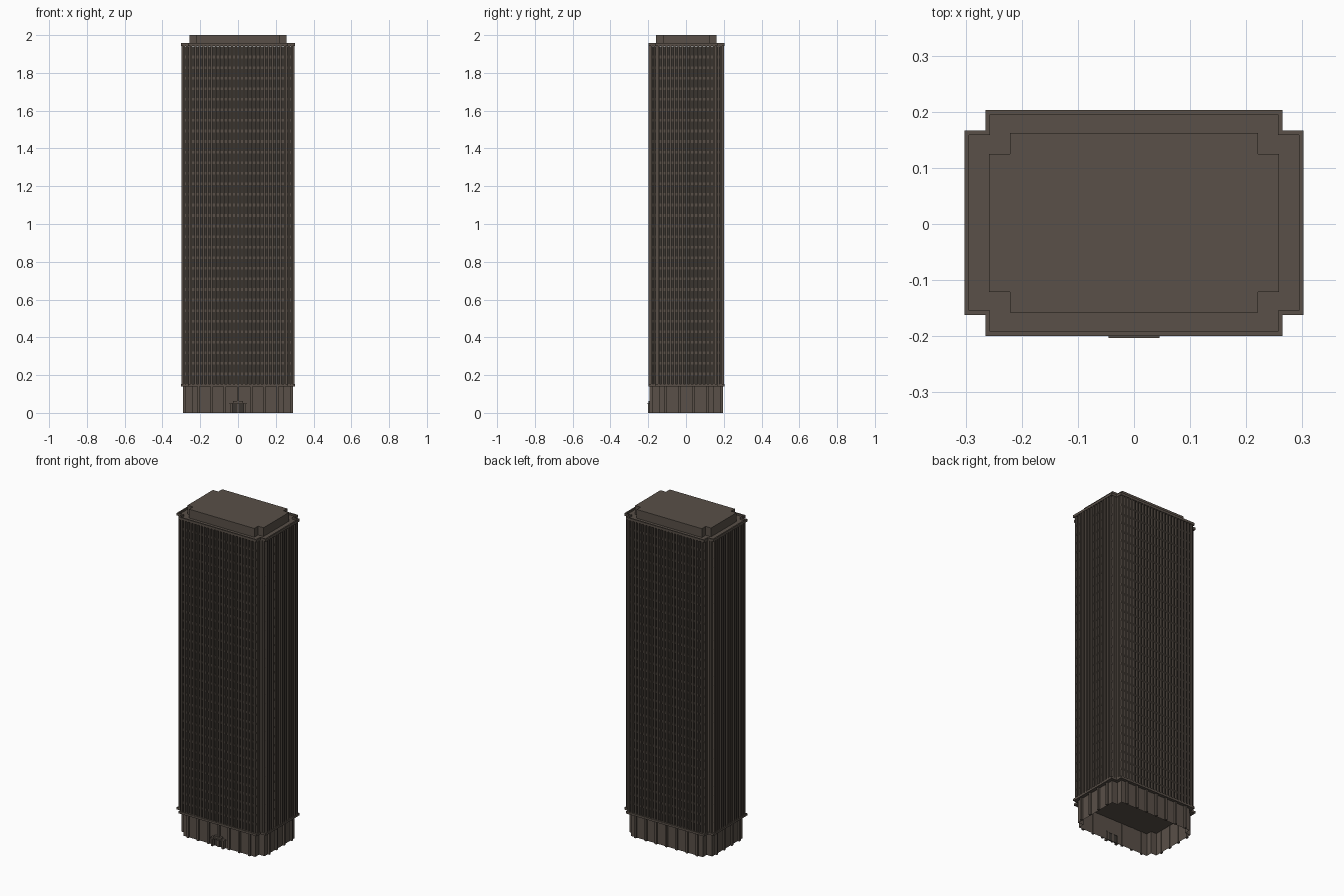
import bpy, bmesh
from mathutils import Vector, Matrix

cube = bpy.data.objects.get("Cube")
if cube:
    bpy.data.objects.remove(cube, do_unlink=True)

Y_SHIFT = 0.002      # tower sits slightly behind centre, entrance in front
MODULE = 0.022       # window width
NOTCH = 0.037        # corner cut


def material(name, rgb):
    m = bpy.data.materials.new(name)
    m.use_nodes = True
    m.diffuse_color = (*rgb, 1)
    m.node_tree.nodes["Principled BSDF"].inputs["Base Color"].default_value = (*rgb, 1)
    return m


STONE = material("brown stone", (0.100, 0.080, 0.065))
GLASS = material("dark bronze glass", (0.042, 0.036, 0.030))


def finish(name, bm, mat):
    mesh = bpy.data.meshes.new(name)
    bm.to_mesh(mesh)
    bm.free()
    mesh.materials.append(mat)
    obj = bpy.data.objects.new(name, mesh)
    obj.location.y = Y_SHIFT
    bpy.context.collection.objects.link(obj)
    return obj


def outline(hx, hy, n=NOTCH):
    """Rectangle with square-cut corners, counter-clockwise."""
    quarter = [(hx, hy - n), (hx - n, hy - n), (hx - n, hy)]
    pts = []
    for sx, sy in ((1, 1), (-1, 1), (-1, -1), (1, -1)):
        corner = [Vector((x * sx, y * sy, 0)) for x, y in quarter]
        pts += corner if sx * sy > 0 else corner[::-1]
    return pts


def add_prism(bm, pts, z0, z1, bottom=True, top=True):
    low = [bm.verts.new((p.x, p.y, z0)) for p in pts]
    high = [bm.verts.new((p.x, p.y, z1)) for p in pts]
    for i in range(len(pts)):
        j = (i + 1) % len(pts)
        bm.faces.new((low[i], low[j], high[j], high[i]))
    if bottom:
        bm.faces.new(low[::-1])
    if top:
        bm.faces.new(high)
    return high


def prism(name, hx, hy, z0, z1, mat, **caps):
    bm = bmesh.new()
    add_prism(bm, outline(hx, hy), z0, z1, **caps)
    return finish(name, bm, mat)


def add_box(bm, x0, x1, y0, y1, z0, z1):
    m = Matrix.Translation(((x0 + x1) / 2, (y0 + y1) / 2, (z0 + z1) / 2))
    size = Matrix.Diagonal((x1 - x0, y1 - y0, z1 - z0, 1))
    bmesh.ops.create_cube(bm, size=1, matrix=m @ size)


def ribs(name, hx, hy, pitch, width, depth, z0, z1, mat, centred=False):
    """Vertical ribs along every wall; centred ribs stand mid-bay on long walls."""
    bm = bmesh.new()
    pts = outline(hx, hy)
    for i, a in enumerate(pts):
        b = pts[(i + 1) % len(pts)]
        length = (b - a).length
        if centred and length < 2 * NOTCH:
            continue
        along = (b - a).normalized()
        out = Vector((along.y, -along.x, 0))
        count = max(1, round(length / pitch))
        for k in range(count + (not centred)):
            if centred:
                d = (k + 0.5) * length / count
            else:
                d = width / 2 + k * (length - width) / count
            p, q = a + along * (d - width / 2), a + along * (d + width / 2)
            add_prism(bm, [p + out * depth, q + out * depth,
                           q - out * 0.002, p - out * 0.002], z0, z1)
    return finish(name, bm, mat)


# Open-bottomed base with piers
prism("base_wall", 0.281, 0.183, 0, 0.14, STONE, bottom=False, top=False)
ribs("base_piers", 0.281, 0.183, 0.066, 0.013, 0.011, 0, 0.14, STONE, centred=True)

# Ledge between base and shaft
prism("base_ledge", 0.302, 0.2015, 0.139, 0.152, STONE)

# Glazed shaft with vertical mullions and floor bands
prism("shaft_glass", 0.289, 0.1885, 0.15, 1.94, GLASS)
ribs("shaft_mullions", 0.289, 0.1885, MODULE, 0.0095, 0.011, 0.15, 1.945, STONE)

bands = bmesh.new()
FLOORS = 32
for f in range(1, FLOORS):
    z = 0.15 + f * 1.79 / FLOORS
    add_prism(bands, outline(0.292, 0.1915), z - 0.007, z + 0.007)
finish("floor_bands", bands, STONE)

# Roof parapet with a sunken deck
roof = bmesh.new()
outer = add_prism(roof, outline(0.302, 0.2015), 1.942, 1.957, top=False)
inner = add_prism(roof, outline(0.294, 0.1935), 1.946, 1.957, bottom=False, top=False)
for i in range(len(outer)):
    j = (i + 1) % len(outer)
    roof.faces.new((outer[i], outer[j], inner[j], inner[i]))
deck = [inner_vert.co.copy() for inner_vert in inner]
roof.faces.new([roof.verts.new((c.x, c.y, 1.946)) for c in deck])
finish("roof_parapet", roof, STONE)

# Plant room on the roof
prism("plant_room", 0.258, 0.16, 1.945, 2.0, STONE)

# Front entrance: jambs, canopy and doors
porch = bmesh.new()
for s in (-1, 1):
    add_box(porch, s * 0.036 - 0.006, s * 0.036 + 0.006, -0.204, -0.18, 0, 0.046)
add_box(porch, -0.045, 0.045, -0.2055, -0.18, 0.046, 0.053)
add_box(porch, -0.026, 0.026, -0.2, -0.18, 0.053, 0.064)
finish("entrance_porch", porch, STONE)

doors = bmesh.new()
add_box(doors, -0.03, 0.03, -0.188, -0.182, 0, 0.046)
finish("entrance_doors", doors, GLASS)
